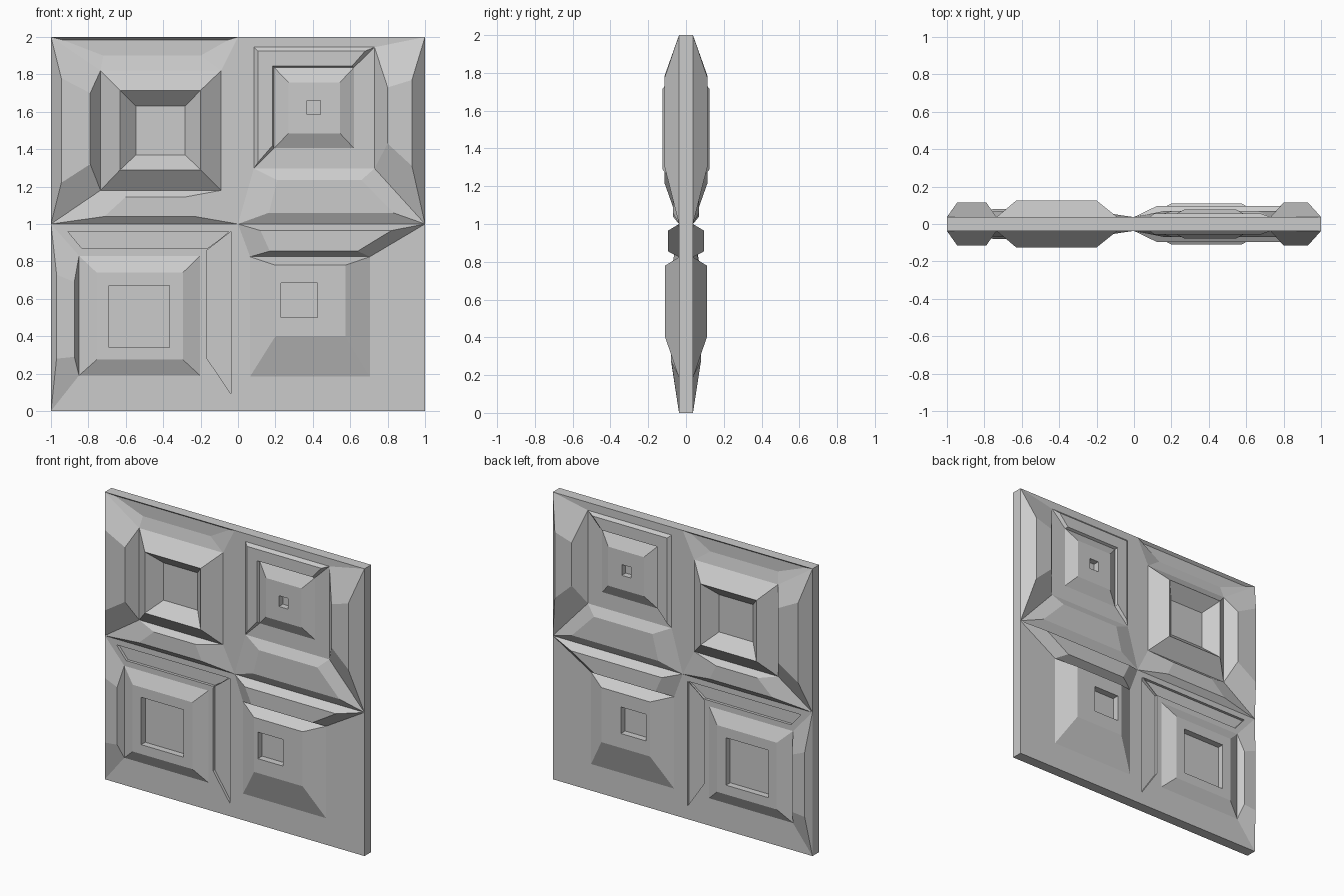
import bpy, bmesh

if "Cube" in bpy.data.objects:
    bpy.data.objects.remove(bpy.data.objects["Cube"])

BASE = 0.037   # half thickness of the slab


def rect(x0, x1, z0, z1):
    return [(x0, z0), (x1, z0), (x1, z1), (x0, z1)]


class Sheet:
    """Collects faces, each mirrored to the front and the back."""

    def __init__(self):
        self.bm = bmesh.new()

    def face(self, pts):
        for s in (-1, 1):
            vs = [self.bm.verts.new((x, s * d, z)) for x, z, d in pts]
            self.bm.faces.new(vs if s < 0 else vs[::-1])

    def bridge(self, a, da, b, db):
        for i in range(4):
            j = (i + 1) % 4
            self.face([(*a[i], da), (*a[j], da), (*b[j], db), (*b[i], db)])

    def chain(self, levels):
        for (a, da), (b, db) in zip(levels, levels[1:]):
            self.bridge(a, da, b, db)
        q, d = levels[-1]
        self.face([(*p, d) for p in q])

    def ring(self, outer, inner, bumps):
        """Four trapezoids around a square, some raised or sunk."""
        for k, side in enumerate(("bottom", "right", "top", "left")):
            j = (k + 1) % 4
            levels = [([outer[k], outer[j], inner[j], inner[k]], BASE)]
            if side in bumps:
                a, b, o0, o1, i0, i1, depth, *straight = bumps[side]
                if side in ("top", "left"):
                    o0, o1, i0, i1 = o1, o0, i1, i0
                q = [(o0, a), (o1, a), (i1, b), (i0, b)]
                if side in ("left", "right"):
                    q = [(z, x) for x, z in q]
                if straight:
                    levels.append((q, BASE))
                levels.append((q, depth))
            self.chain(levels)

    def finish(self, name):
        bmesh.ops.remove_doubles(self.bm, verts=self.bm.verts, dist=1e-5)
        me = bpy.data.meshes.new(name)
        self.bm.to_mesh(me)
        self.bm.free()
        bpy.context.collection.objects.link(bpy.data.objects.new(name, me))


# Upper left tile: hollow raised frame
t = Sheet()
core = rect(-.735, -.09, 1.18, 1.82)
t.ring(rect(-1, 0, 1, 2), core, {
    "left": (-.945, -.79, 1.22, 1.78, 1.32, 1.70, .115),
    "bottom": (1.04, 1.145, -.715, -.23, -.60, -.28, .07),
    "top": (1.985, 1.90, -.94, -.05, -.72, -.2, .018)})
t.chain([(core, BASE), (rect(-.63, -.2, 1.29, 1.715), .125),
         (rect(-.545, -.283, 1.37, 1.63), .04)])
t.finish("upper_left_tile")

# Upper right tile: stepped frustum with a small hole
t = Sheet()
core = rect(.085, .73, 1.297, 1.945)
inner = rect(.193, .62, 1.405, 1.837)
hole = rect(.37, .44, 1.585, 1.66)
t.ring(rect(0, 1, 1, 2), core, {
    "right": (.93, .80, 1.31, 1.77, 1.43, 1.73, .115),
    "bottom": (1.06, 1.235, .165, .83, .21, .66, .07)})
t.ring(core, inner, {
    "left": (.107, .185, 1.33, 1.925, 1.42, 1.845, .055),
    "top": (1.925, 1.845, .107, .68, .185, .61, .055)})
t.chain([(inner, BASE), (rect(.27, .545, 1.485, 1.757), .078),
         (hole, .078), (hole, .035)])
t.finish("upper_right_tile")

# Lower left tile: frustum with a large hole and a sunken L-shaped groove
t = Sheet()
core = rect(-.85, -.203, .19, .83)
hole = rect(-.69, -.365, .34, .67)
t.ring(rect(-1, 0, 0, 1), core, {
    "left": (-.97, -.875, .28, .73, .29, .69, .08),
    "top": (.96, .87, -.91, -.037, -.835, -.165, .018, True),
    "right": (-.037, -.165, .09, .96, .28, .87, .018, True)})
t.chain([(core, BASE), (rect(-.755, -.295, .275, .74), .08),
         (hole, .08), (hole, .035)])
t.finish("lower_left_tile")

# Lower right tile: off-centre frustum with a hole and a top bar
t = Sheet()
core = rect(.065, .705, .185, .825)
hole = rect(.23, .425, .50, .685)
t.ring(rect(0, 1, 0, 1), core, {
    "top": (.965, .855, .12, .82, .17, .64, .095)})
t.chain([(core, BASE), (rect(.2, .575, .4, .78), .11),
         (hole, .11), (hole, .063)])
t.finish("lower_right_tile")

# Slab rim closing front to back
bm = bmesh.new()
outline = rect(-1, 1, 0, 2)
for i in range(4):
    (x0, z0), (x1, z1) = outline[i], outline[(i + 1) % 4]
    bm.faces.new([bm.verts.new(p) for p in (
        (x0, -BASE, z0), (x0, BASE, z0), (x1, BASE, z1), (x1, -BASE, z1))])
me = bpy.data.meshes.new("panel_rim")
bm.to_mesh(me)
bm.free()
bpy.context.collection.objects.link(bpy.data.objects.new("panel_rim", me))
